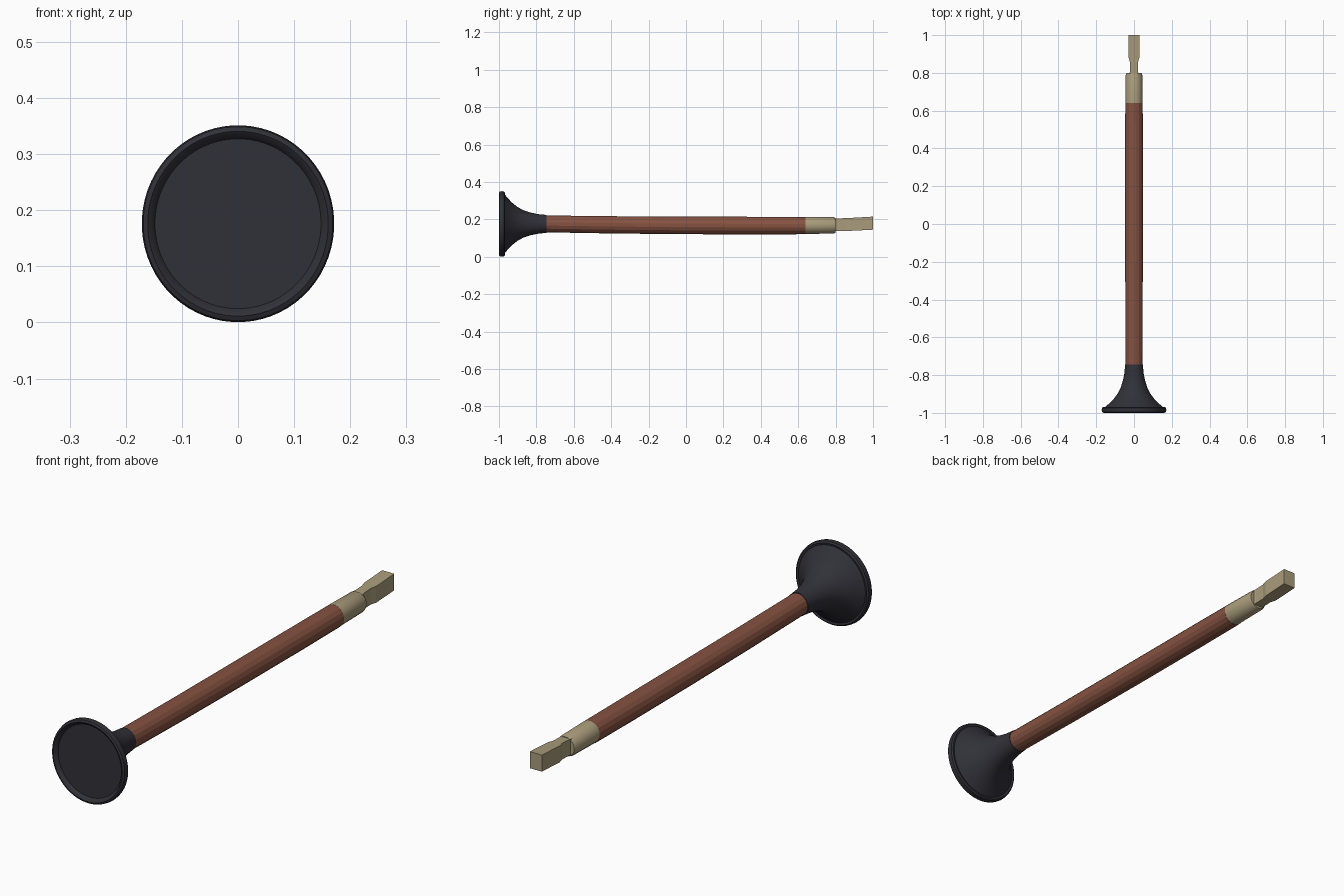
import bpy, bmesh, math

if "Cube" in bpy.data.objects:
    bpy.data.objects.remove(bpy.data.objects["Cube"])


def material(name, rgb):
    m = bpy.data.materials.new(name)
    m.diffuse_color = (*rgb, 1)
    m.use_nodes = True
    m.node_tree.nodes["Principled BSDF"].inputs["Base Color"].default_value = m.diffuse_color
    return m


DARK = material("dark rubber", (0.030, 0.030, 0.040))
WOOD = material("red brown wood", (0.235, 0.085, 0.053))
TAN = material("pale tan", (0.40, 0.335, 0.20))


def loft(name, rings, mat, smooth=None):
    """Skin a list of point rings, capping both ends."""
    bm = bmesh.new()
    loops = [[bm.verts.new(p) for p in ring] for ring in rings]
    n = len(loops[0])
    for a, b in zip(loops, loops[1:]):
        for i in range(n):
            j = (i + 1) % n
            bm.faces.new((a[i], a[j], b[j], b[i]))
    bm.faces.new(loops[0])
    bm.faces.new(loops[-1])
    bmesh.ops.recalc_face_normals(bm, faces=bm.faces)
    me = bpy.data.meshes.new(name)
    bm.to_mesh(me)
    bm.free()
    ob = bpy.data.objects.new(name, me)
    bpy.context.collection.objects.link(ob)
    me.materials.append(mat)
    if smooth:
        bpy.context.view_layer.objects.active = ob
        ob.select_set(True)
        bpy.ops.object.shade_smooth_by_angle(angle=math.radians(smooth))
        ob.select_set(False)
    return ob


def circle(y, r, z, n, rz=None):
    rz = rz or r
    return [(r * math.cos(2 * math.pi * (i + .5) / n), y,
             z + rz * math.sin(2 * math.pi * (i + .5) / n)) for i in range(n)]


def box_ring(y, hx, z0, z1):
    return [(-hx, y, z0), (hx, y, z0), (hx, y, z1), (-hx, y, z1)]


# Flared cup with a rolled rim and a slightly recessed front face
cup = [(-0.985, 0.148), (-0.994, 0.153), (-1.0, 0.161), (-0.996, 0.169),
       (-0.985, 0.1715), (-0.974, 0.170), (-0.969, 0.164), (-0.971, 0.156),
       (-0.955, 0.137), (-0.93, 0.111), (-0.90, 0.088), (-0.87, 0.072),
       (-0.83, 0.059), (-0.79, 0.051), (-0.745, 0.047)]
loft("flared_cup", [circle(y, r, 0.176, 64, r * 1.023) for y, r in cup], DARK, 40)

# Long faceted handle, drooping very slightly towards the back
rod = [(-0.745, 0.046, 0.176), (-0.4, 0.047, 0.171), (0.0, 0.048, 0.168),
       (0.4, 0.048, 0.167), (0.64, 0.047, 0.167)]
loft("handle", [circle(y, r, z, 16) for y, r, z in rod], WOOD, 15)

# Sleeve at the end of the handle
sleeve = [(0.64, 0.0465), (0.79, 0.0445), (0.80, 0.040)]
loft("end_sleeve", [circle(y, r, 0.168, 16) for y, r in sleeve], TAN, 25)

# Flat tip with a narrowed neck
loft("flat_tip", [box_ring(0.79, 0.025, 0.137, 0.204),
                  box_ring(0.81, 0.021, 0.138, 0.205),
                  box_ring(0.855, 0.021, 0.139, 0.207),
                  box_ring(0.88, 0.028, 0.139, 0.208),
                  box_ring(1.0, 0.028, 0.145, 0.215)], TAN)
